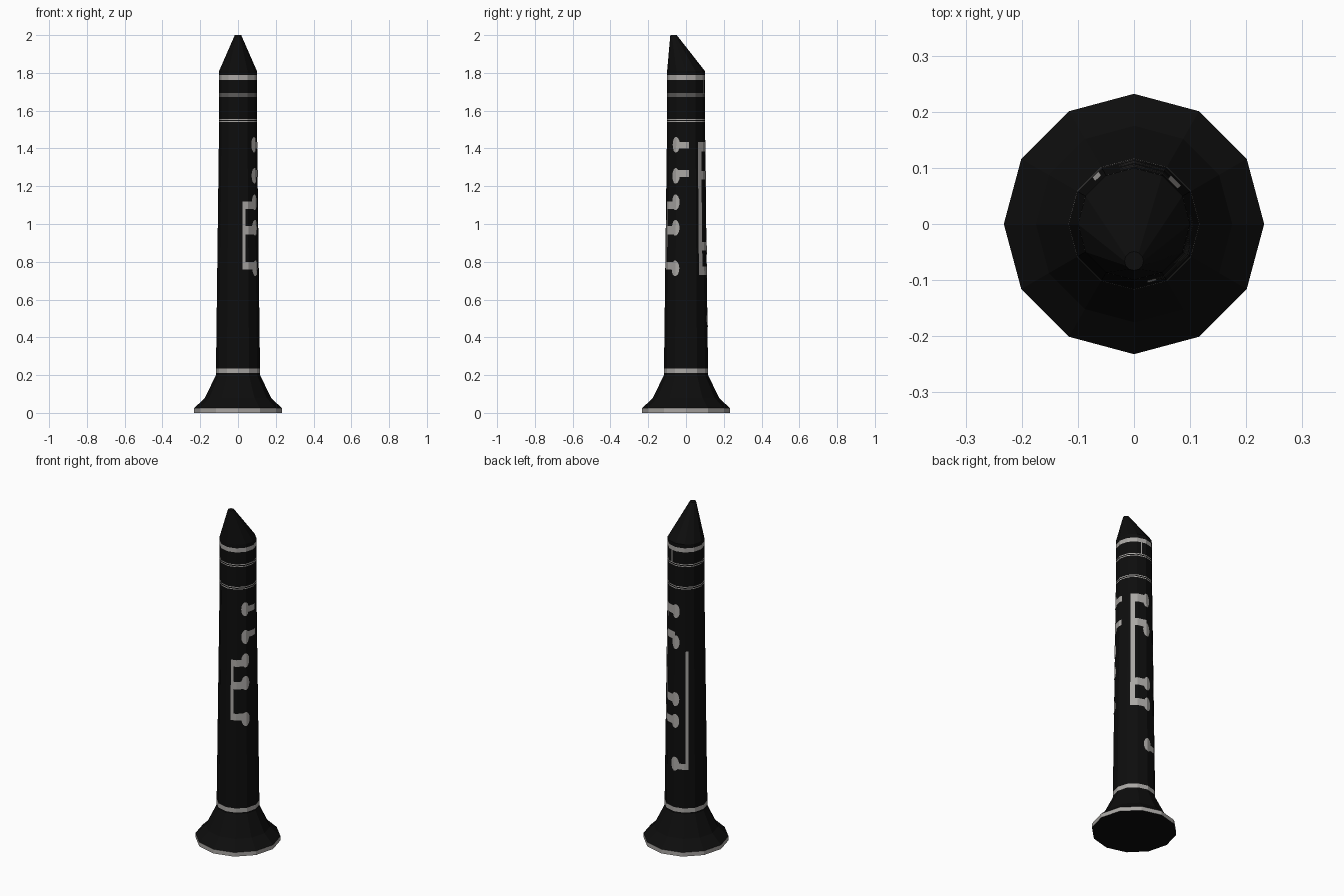
import bpy, bmesh, math

if "Cube" in bpy.data.objects:
    bpy.data.objects.remove(bpy.data.objects["Cube"])

SIDES = 12


def material(name, c):
    m = bpy.data.materials.new(name)
    m.diffuse_color = (*c, 1)
    m.use_nodes = True
    m.node_tree.nodes["Principled BSDF"].inputs["Base Color"].default_value = m.diffuse_color
    return m


BLACK = material("black", (0.004, 0.004, 0.004))
GREY = material("light grey", (0.40, 0.385, 0.37))


def finish(name, bm, mats):
    me = bpy.data.meshes.new(name)
    bm.to_mesh(me)
    bm.free()
    for m in mats:
        me.materials.append(m)
    ob = bpy.data.objects.new(name, me)
    bpy.context.collection.objects.link(ob)
    return ob


def loft(name, profile):
    """Stack 12-sided rings (radius, z, y shift, grey band above this ring?)."""
    bm = bmesh.new()
    rings = []
    for r, z, y, _ in profile:
        rings.append([bm.verts.new((r * math.cos(math.tau * i / SIDES),
                                    y + r * math.sin(math.tau * i / SIDES), z))
                      for i in range(SIDES)])
    bm.faces.new(rings[0][::-1])
    bm.faces.new(rings[-1])
    for k in range(len(rings) - 1):
        a, b = rings[k], rings[k + 1]
        for i in range(SIDES):
            j = (i + 1) % SIDES
            f = bm.faces.new((a[i], a[j], b[j], b[i]))
            f.material_index = profile[k][3]
    return finish(name, bm, (BLACK, GREY))


def shaft_r(z):
    return 0.117 + (0.100 - 0.117) * min(1, max(0, (z - 0.2) / 1.35))


# flared foot with a grey rim
loft("flared_base", [(0.232, 0, 0, 1), (0.232, 0.025, 0, 0), (0.175, 0.08, 0, 0),
                     (0.117, 0.2, 0, 0)])

# shaft: grey rings are faces between chosen heights
bands = [(0.21, 0.235), (1.540, 1.545), (1.551, 1.556),
         (1.675, 1.680), (1.686, 1.691), (1.763, 1.788)]
profile = [(shaft_r(0.2), 0.2, 0, 0)]
for lo, hi in bands:
    profile += [(shaft_r(lo), lo, 0, 1), (shaft_r(hi), hi, 0, 0)]
profile.append((0.1, 1.81, 0, 0))
loft("shaft", profile)

# slanted tip leaning to the front
loft("slanted_tip", [(0.1, 1.81, 0, 0), (0.017, 2.0, -0.066, 0)])


def inlay(name, bars, blobs):
    """Flat shapes in (angle, height), cut at the facet edges, wrapped on the shaft."""
    bm = bmesh.new()
    for a0, a1, z0, z1 in bars:
        bm.faces.new([bm.verts.new((a, 0, z)) for a, z in
                      ((a0, z0), (a1, z0), (a1, z1), (a0, z1))])
    for a, z, wa, hz in blobs:
        bm.faces.new([bm.verts.new((a + wa * math.cos(t), 0, z + hz * math.sin(t)))
                      for t in [math.tau * i / 14 for i in range(14)]])
    for edge in range(-90, 181, 30):
        bmesh.ops.bisect_plane(bm, geom=bm.verts[:] + bm.edges[:] + bm.faces[:],
                               plane_co=(edge, 0, 0), plane_no=(1, 0, 0))
    half = math.pi / SIDES
    for v in bm.verts:
        a, z = math.radians(v.co.x), v.co.z
        r = shaft_r(z) * math.cos(half) / math.cos(a % (2 * half) - half) + 0.0015
        v.co = (r * math.cos(a), r * math.sin(a), z)
    finish(name, bm, (GREY,))


# front right inlay
inlay("front_right_inlay",
      [(-77, -68, 0.76, 1.12), (-68, -30, 1.08, 1.12), (-68, -30, 0.945, 0.99),
       (-68, -30, 0.76, 0.80), (-30, 9, 1.40, 1.435), (-30, 9, 1.25, 1.285)],
      [(-32, z, 13, 0.042) for z in (1.42, 1.255, 1.115, 0.98, 0.765)])

# back right inlay
inlay("back_right_inlay",
      [(39, 53, 0.73, 1.435), (53, 90, 1.385, 1.435), (53, 90, 1.235, 1.28),
       (53, 90, 0.86, 0.905), (53, 90, 0.73, 0.775), (72, 76, 1.69, 1.765)],
      [(92, z, 13, 0.042) for z in (1.405, 1.22, 0.88, 0.75)])

# back left inlay
inlay("back_left_inlay",
      [(124, 132, 0.465, 1.17), (95, 124, 0.465, 0.50)],
      [(92, 0.495, 13, 0.042)])
